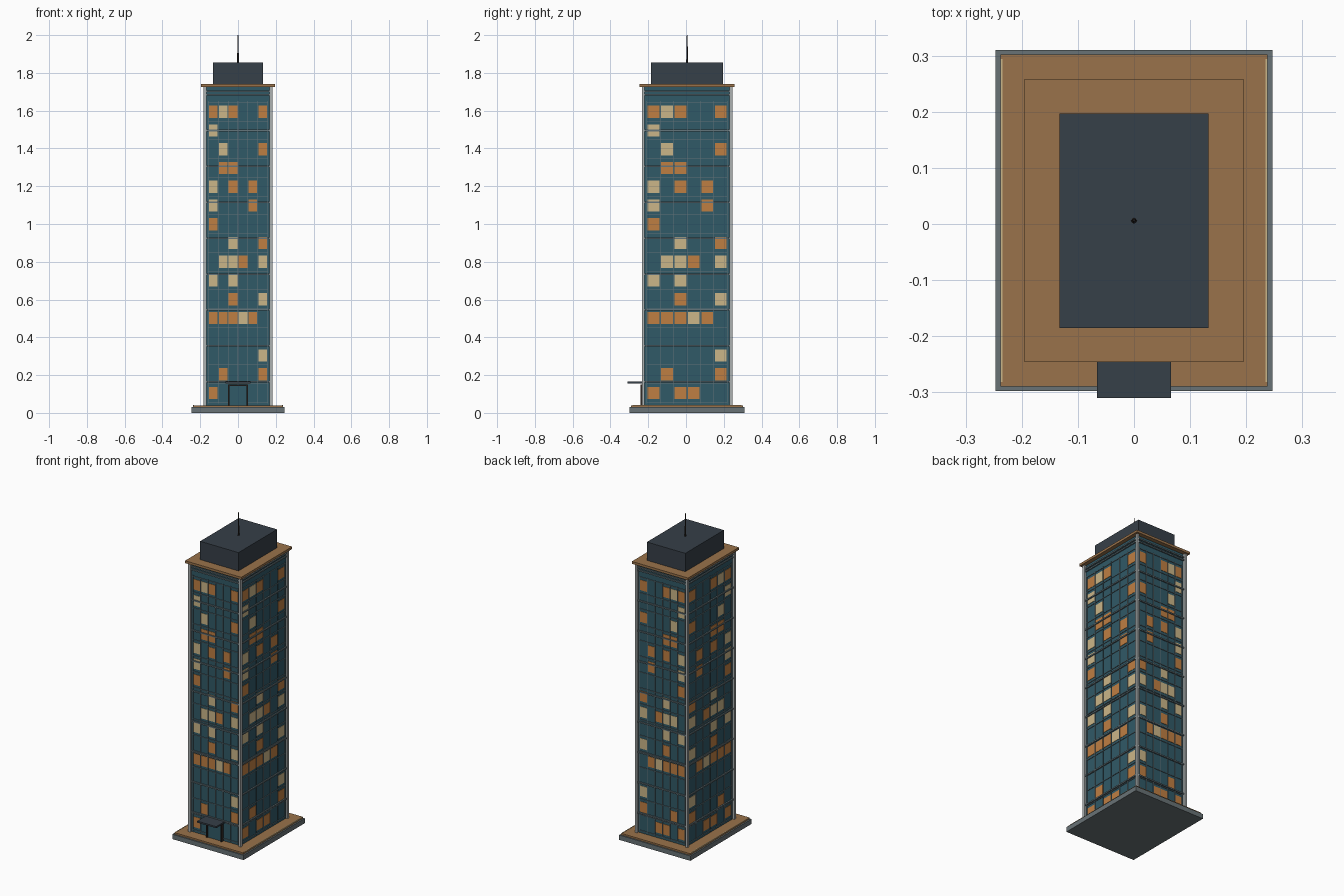
import bpy, bmesh
from mathutils import Matrix

if "Cube" in bpy.data.objects:
    bpy.data.objects.remove(bpy.data.objects["Cube"])

CY = 0.006                 # tower centre in y
HX, HY = 0.170, 0.226      # half sizes of the glass body
FLOORS, PITCH, Z0 = 16, 0.0993, 0.105


def mat(name, r, g, b):
    m = bpy.data.materials.new(name)
    m.diffuse_color = (r, g, b, 1)
    m.use_nodes = True
    m.node_tree.nodes["Principled BSDF"].inputs["Base Color"].default_value = m.diffuse_color
    return m


GLASS = mat("teal_glass", 0.03, 0.10, 0.135)
AMBER = mat("amber_light", 0.52, 0.21, 0.055)
CREAM = mat("cream_light", 0.60, 0.47, 0.25)
BROWN = mat("bronze_stone", 0.32, 0.17, 0.07)
DARK = mat("dark_slate", 0.037, 0.05, 0.065)
STEEL = mat("light_steel", 0.42, 0.45, 0.45)
MULL = mat("mullion_grey", 0.13, 0.18, 0.20)
STONE = mat("grey_stone", 0.14, 0.17, 0.18)
METAL = mat("dark_metal", 0.03, 0.022, 0.018)


def boxes(name, items, material):
    """One object from many (centre, full size) boxes."""
    bm = bmesh.new()
    for c, s in items:
        bmesh.ops.create_cube(bm, size=1, matrix=Matrix.Translation(c) @ Matrix.Diagonal((*s, 1)))
    me = bpy.data.meshes.new(name)
    bm.to_mesh(me)
    bm.free()
    me.materials.append(material)
    ob = bpy.data.objects.new(name, me)
    bpy.context.collection.objects.link(ob)
    return ob


def slab(name, hx, hy, z0, z1, material):
    return boxes(name, [((0, CY, (z0 + z1) / 2), (2 * hx, 2 * hy, z1 - z0))], material)


def on_face(face, u, z, w, h, t):
    """Box of width w, height h, standing t proud of a facade; u runs along it."""
    axis, s = face
    if axis == "y":
        return ((u, CY + s * HY, z), (w, 2 * t, h))
    return ((s * HX, CY + u, z), (2 * t, w, h))


FACES = {"front": ("y", -1), "back": ("y", 1), "left": ("x", -1), "right": ("x", 1)}

# Plinth, paving and edge strips
slab("plinth", 0.247, 0.304, 0, 0.03, STONE)
slab("plinth_paving", 0.238, 0.296, 0.03, 0.04, BROWN)
boxes("plinth_edge_strips", [((s * 0.236, CY, 0.039), (0.004, 0.576, 0.004)) for s in (-1, 1)], CREAM)

# Tower body, roof and penthouse
slab("glass_body", HX, HY, 0.04, 1.725, GLASS)
slab("roof_slab", 0.195, 0.252, 1.725, 1.74, BROWN)
slab("penthouse", 0.133, 0.191, 1.74, 1.855, DARK)

# Corner posts
boxes("corner_posts", [((sx * 0.175, CY + sy * 0.232, 0.8825), (0.015, 0.015, 1.685))
                       for sx in (-1, 1) for sy in (-1, 1)], STEEL)

# Projecting ledges around the tower
ledges = []
for face in FACES.values():
    half = HX if face[0] == "y" else HY
    for z in [0.165 + 0.19 * k for k in range(9)] + [1.703]:
        ledges.append(on_face(face, 0, z, 2 * half, 0.008, 0.008))
boxes("ledges", ledges, MULL)

# Lit windows: rows from the ground up, A amber, C cream
LIT = ["A.AA..", ".A...A", ".....C", "......", "AAACA.", "..A..C", "C.C...", ".CCA.C",
       "..C..A", "A.....", "C...A.", "C.A.A.", ".AA...", ".C...A", "C.....", "ACA..A"]
for fname, face in FACES.items():
    step, w = (0.0523, 0.046) if face[0] == "y" else (0.071, 0.062)
    lit = {"A": [], "C": []}
    for r, row in enumerate(LIT):
        for c, ch in enumerate(row):
            if ch == "." or (fname == "front" and r == 0 and c in (2, 3)):
                continue
            lit[ch].append(on_face(face, (c - 2.5) * step, Z0 + r * PITCH, w, 0.065, 0.002))
    boxes(fname + "_amber_windows", lit["A"], AMBER)
    boxes(fname + "_cream_windows", lit["C"], CREAM)
    # Thin mullion grid
    bars = [on_face(face, (c - 3) * step, 0.85, 0.003, 1.6, 0.004) for c in range(7)]
    bars += [on_face(face, 0, Z0 + (r - 0.5) * PITCH, 6 * step, 0.003, 0.004) for r in range(FLOORS + 1)]
    boxes(fname + "_mullions", bars, MULL)

# Entrance: door, frame and canopy
FY = CY - HY
boxes("door", [((0, FY - 0.005, 0.095), (0.10, 0.014, 0.11))], GLASS)
boxes("door_frame", [((s * 0.050, FY - 0.010, 0.095), (0.008, 0.022, 0.11)) for s in (-1, 1)]
      + [((0, FY - 0.010, 0.147), (0.108, 0.022, 0.008))], METAL)
boxes("entrance_canopy", [((0, -0.265, 0.161), (0.132, 0.09, 0.010))], DARK)

# Antenna
bpy.ops.mesh.primitive_cone_add(vertices=8, radius1=0.005, radius2=0.002, depth=0.145,
                                location=(0, CY, 1.9275))
antenna = bpy.context.object
antenna.name = "antenna"
antenna.data.materials.append(METAL)
